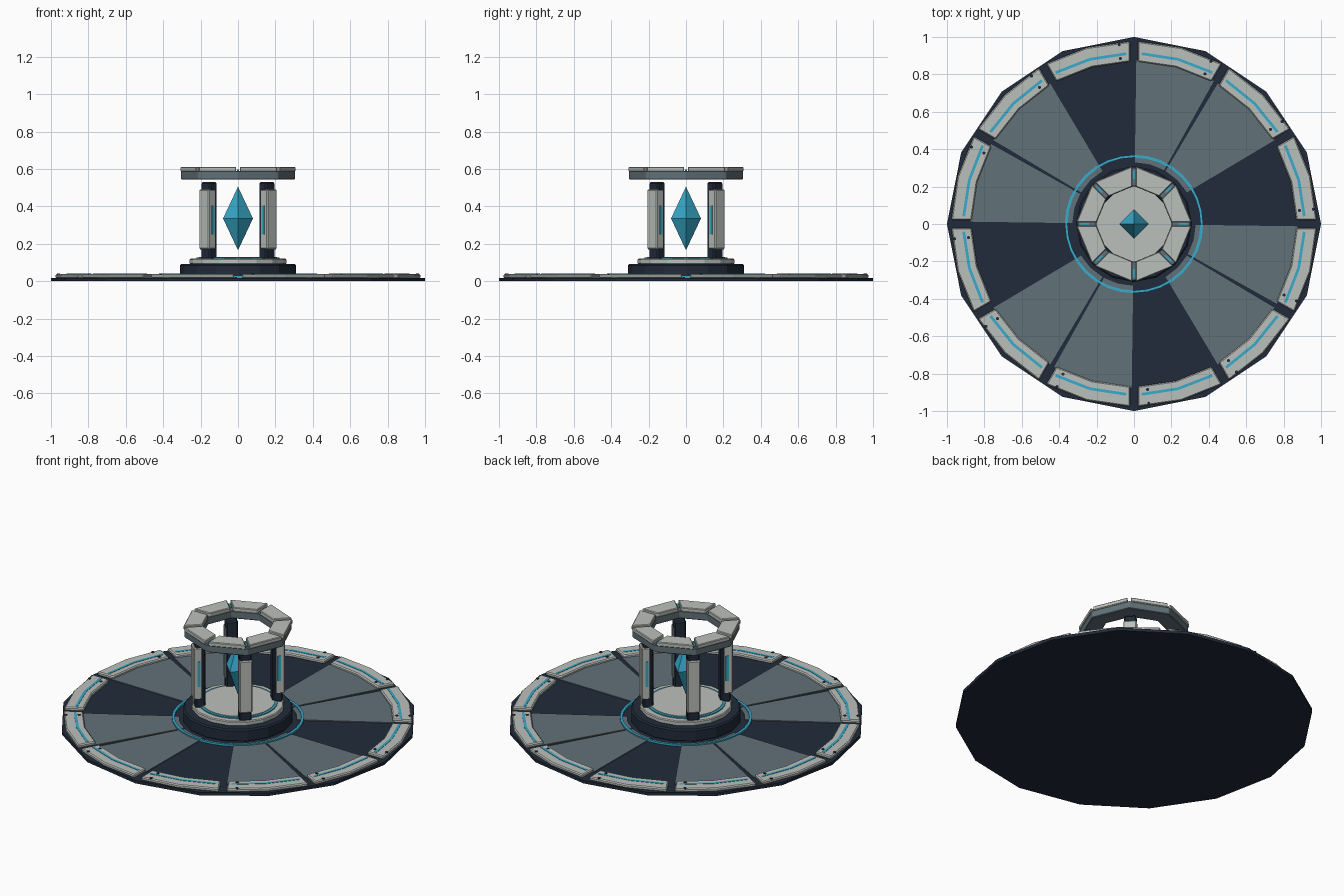
import bpy, bmesh
from math import sin, cos, asin, pi, radians
from mathutils import Matrix, Vector

default = bpy.data.objects.get("Cube")
if default:
    bpy.data.objects.remove(default)


def material(name, rgb):
    m = bpy.data.materials.new(name)
    m.use_nodes = True
    m.diffuse_color = (*rgb, 1)
    m.node_tree.nodes["Principled BSDF"].inputs["Base Color"].default_value = (*rgb, 1)
    return m


LIGHT = material("pale grey", (0.50, 0.53, 0.50))
SLATE = material("slate", (0.12, 0.165, 0.19))
DARK = material("dark navy", (0.0145, 0.024, 0.042))
CYAN = material("cyan", (0.04, 0.41, 0.60))


def finish(bm, name, mat, bevel=0):
    bmesh.ops.recalc_face_normals(bm, faces=bm.faces)
    mesh = bpy.data.meshes.new(name)
    bm.to_mesh(mesh)
    bm.free()
    mesh.materials.append(mat)
    ob = bpy.data.objects.new(name, mesh)
    bpy.context.collection.objects.link(ob)
    if bevel:
        mod = ob.modifiers.new("chamfer", "BEVEL")
        mod.width, mod.segments, mod.limit_method = bevel, 1, "ANGLE"
        mod.angle_limit = radians(40)
    return ob


def prism(name, r, z0, z1, sides, mat, bevel=0, at=(0, 0)):
    bm = bmesh.new()
    bmesh.ops.create_cone(bm, cap_ends=True, segments=sides, radius1=r, radius2=r, depth=z1 - z0,
                          matrix=Matrix.Translation((*at, (z0 + z1) / 2)))
    # put a corner on the x axis
    if sides % 4 == 0 and at == (0, 0):
        first = min(bm.verts, key=lambda v: abs(v.co.y) - v.co.x * 1e-3)
        if abs(first.co.y) > 1e-4:
            bmesh.ops.rotate(bm, verts=bm.verts, matrix=Matrix.Rotation(pi / sides, 3, "Z"))
    return finish(bm, name, mat, bevel)


def sector(name, r0, r1, z0, z1, a0, a1, gap, steps, mat, bevel=0):
    """Arc block whose ends stay parallel to the joints, gap away from them."""
    pts = []
    for r, order in ((r0, range(steps + 1)), (r1, range(steps, -1, -1))):
        for i in order:
            a = radians(a0 + (a1 - a0) * i / steps)
            a += asin(gap / r) * ((i == 0) - (i == steps))
            pts.append((r * cos(a), r * sin(a)))
    bm = bmesh.new()
    low = [bm.verts.new((x, y, z0)) for x, y in pts]
    high = [bm.verts.new((x, y, z1)) for x, y in pts]
    n = len(pts)
    for i in range(n):
        j = (i + 1) % n
        bm.faces.new((low[i], low[j], high[j], high[i]))
    # caps as quads, one per step
    for i in range(steps):
        k = [i, i + 1, n - 2 - i, n - 1 - i]
        bm.faces.new([high[q] for q in k])
        bm.faces.new([low[q] for q in reversed(k)])
    return finish(bm, name, mat, bevel)


def ring(name, r0, r1, z0, z1, sides, mat, bevel=0):
    bm = bmesh.new()
    loops = []
    for i in range(sides):
        a = 2 * pi * i / sides
        loops.append([bm.verts.new((r * cos(a), r * sin(a), z))
                      for r, z in ((r0, z0), (r1, z0), (r1, z1), (r0, z1))])
    for i in range(sides):
        p, q = loops[i], loops[(i + 1) % sides]
        for k in range(4):
            m = (k + 1) % 4
            bm.faces.new((p[k], q[k], q[m], p[m]))
    return finish(bm, name, mat, bevel)


def radial_box(name, r0, r1, width, z0, z1, angle, mat, bevel=0):
    bm = bmesh.new()
    bmesh.ops.create_cube(bm, size=1)
    bmesh.ops.scale(bm, verts=bm.verts, vec=(r1 - r0, width, z1 - z0))
    bmesh.ops.translate(bm, verts=bm.verts, vec=((r0 + r1) / 2, 0, (z0 + z1) / 2))
    bmesh.ops.rotate(bm, verts=bm.verts, matrix=Matrix.Rotation(radians(angle), 3, "Z"))
    return finish(bm, name, mat, bevel)


# Base plate
prism("base_plate", 1.0, 0, 0.018, 16, DARK)

# Floor panels and outer rim
for s in range(12):
    a = s * 30
    if s % 3:
        sector(f"floor_panel_{s}", 0.33, 0.875, 0.015, 0.023, a + 0.8, a + 29.2, 0, 2, SLATE)
    sector(f"rim_block_{s}", 0.868, 0.977, 0.015, 0.038, a, a + 30, 0.022, 2, LIGHT, 0.006)
    sector(f"rim_light_{s}", 0.904, 0.919, 0.03, 0.040, a + 2.6, a + 27.4, 0, 2, CYAN)
    for r in (0.888, 0.962):
        b = radians(a + 4.7)
        prism(f"rim_bolt_{s}", 0.009, 0.03, 0.041, 6, DARK, at=(r * cos(b), r * sin(b)))

# Central pedestal
ring("floor_light_ring", 0.355, 0.37, 0.015, 0.03, 32, CYAN)
prism("pedestal_base", 0.31, 0.015, 0.092, 16, DARK, 0.008)
prism("pedestal_step", 0.26, 0.09, 0.12, 16, LIGHT, 0.005)
ring("pedestal_light_ring", 0.2, 0.222, 0.11, 0.126, 32, CYAN)
prism("pedestal_top", 0.208, 0.11, 0.13, 32, LIGHT)

# Four pillars with cladding and side lights
for p in range(4):
    a = 45 + 90 * p
    radial_box(f"pillar_core_{p}", 0.19, 0.248, 0.07, 0.115, 0.53, a, DARK, 0.008)
    radial_box(f"pillar_cladding_{p}", 0.207, 0.26, 0.076, 0.17, 0.49, a, LIGHT, 0.006)
    radial_box(f"pillar_light_{p}", 0.219, 0.237, 0.079, 0.25, 0.405, a, CYAN)

# Crown ring with plates and joint lights
ring("crown_band", 0.203, 0.305, 0.543, 0.59, 8, SLATE, 0.004)
for c in range(8):
    a = c * 45
    sector(f"crown_plate_{c}", 0.2, 0.308, 0.585, 0.611, a, a + 45, 0.01, 1, LIGHT, 0.004)
    radial_box(f"crown_light_{c}", 0.24, 0.285, 0.01, 0.58, 0.598, a, CYAN)

# Floating crystal
bm = bmesh.new()
top, bottom = bm.verts.new((0, 0, 0.505)), bm.verts.new((0, 0, 0.165))
waist = [bm.verts.new(Vector((0.08 * cos(k * pi / 2), 0.08 * sin(k * pi / 2), 0.335))) for k in range(4)]
for k in range(4):
    for tip in (top, bottom):
        bm.faces.new((waist[k], waist[(k + 1) % 4], tip))
finish(bm, "crystal", CYAN)
